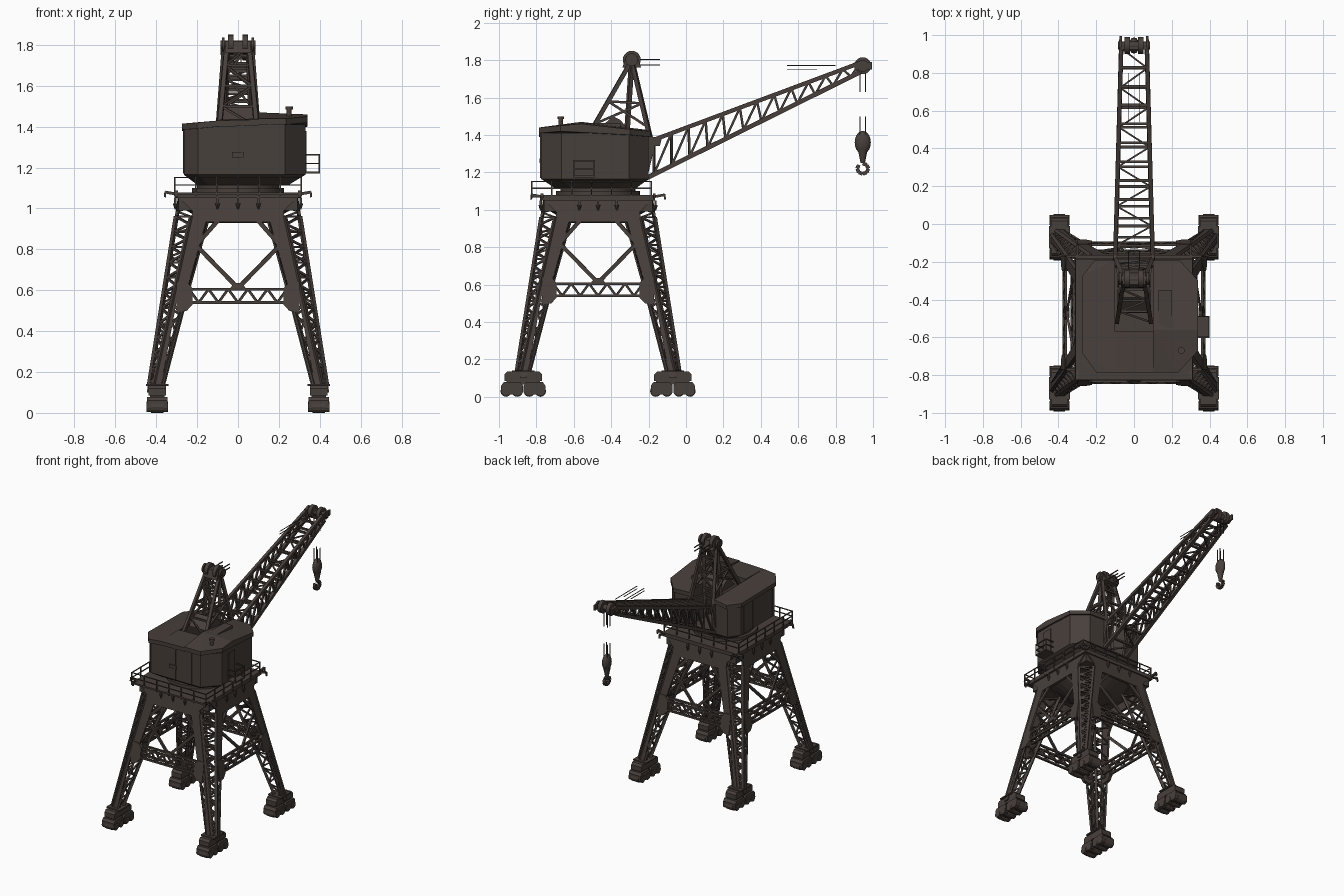
import bpy, bmesh, math
from mathutils import Vector, Matrix

if "Cube" in bpy.data.objects:
    bpy.data.objects.remove(bpy.data.objects["Cube"])
steel = bpy.data.materials.new("dark brown steel")
steel.use_nodes = True
steel.diffuse_color = (0.064, 0.050, 0.043, 1)
steel.node_tree.nodes["Principled BSDF"].inputs["Base Color"].default_value = steel.diffuse_color
CY = -0.47  # centre of the portal in y


class Part:
    """Collects simple solids and turns them into one named object."""
    def __init__(self, name):
        self.name, self.bm = name, bmesh.new()

    def along(self, a, b):
        d = Vector(b) - Vector(a)
        return Matrix.Translation((Vector(a) + Vector(b)) / 2) @ d.to_track_quat('Z', 'Y').to_matrix().to_4x4(), d.length

    def bar(self, a, b, w, h=None):
        m, length = self.along(a, b)
        bmesh.ops.create_cube(self.bm, size=1, matrix=m @ Matrix.Diagonal((w, h or w, length, 1)))

    def box(self, x0, x1, y0, y1, z0, z1):
        self.bar(((x0 + x1) / 2, (y0 + y1) / 2, z0), ((x0 + x1) / 2, (y0 + y1) / 2, z1), x1 - x0, y1 - y0)

    def cyl(self, a, b, r, r2=None, n=16):
        m, length = self.along(a, b)
        bmesh.ops.create_cone(self.bm, cap_ends=True, segments=n, radius1=r, radius2=r2 or r, depth=length, matrix=m)

    def hull(self, pts):
        bmesh.ops.convex_hull(self.bm, input=[self.bm.verts.new(p) for p in pts])

    def prism(self, outline, z0, z1):
        f = self.bm.faces.new([self.bm.verts.new((x, y, z0)) for x, y in outline])
        top = bmesh.ops.extrude_face_region(self.bm, geom=[f])["geom"]
        bmesh.ops.translate(self.bm, verts=[v for v in top if isinstance(v, bmesh.types.BMVert)], vec=(0, 0, z1 - z0))

    def zigzag(self, f, g, n, w):
        for i in range(n):
            a, b = (f, g) if i % 2 else (g, f)
            self.bar(a(i / n), b((i + 1) / n), w)

    def done(self, smooth=False):
        bmesh.ops.recalc_face_normals(self.bm, faces=self.bm.faces)
        me = bpy.data.meshes.new(self.name)
        self.bm.to_mesh(me)
        self.bm.free()
        me.materials.append(steel)
        ob = bpy.data.objects.new(self.name, me)
        bpy.context.collection.objects.link(ob)
        if smooth:
            bpy.ops.object.select_all(action='DESELECT')
            ob.select_set(True)
            bpy.context.view_layer.objects.active = ob
            bpy.ops.object.shade_smooth_by_angle(angle=math.radians(40))


def lerp(a, b, t): return a + (b - a) * t
def line(a, b): return lambda t: Vector(a).lerp(Vector(b), t)
# Leg section along its height: outer face, plate start, plate end, inner edge
def out(z): return lerp(0.44, 0.295, (z - 0.14) / 0.91)
def start(z): return out(z) - lerp(0.03, 0.08, (z - 0.14) / 0.8)
def plate(z): return lerp(0.375, 0.29, (z - 0.14) / 0.46)
def inn(z): return lerp(0.37, 0.25, (z - 0.14) / 0.46) if z < 0.6 else lerp(0.25, 0.155, (z - 0.6) / 0.34)


# Legs and bogies, one per corner
for sx, sy, name in ((-1, -1, "front_right"), (1, -1, "front_left"), (-1, 1, "back_right"), (1, 1, "back_left")):
    def P(x, y, z, swap=False):
        return (sx * y, CY + sy * x, z) if swap else (sx * x, CY + sy * y, z)
    def edge(f, g, z0, z1, swap):
        return lambda t: P(f(lerp(z0, z1, t)), g(lerp(z0, z1, t)) - 0.007, lerp(z0, z1, t), swap)
    leg = Part(name + "_leg")
    for swap in (False, True):
        for z0, z1, inside in ((0.1, 0.6, plate), (0.6, 1.04, inn)):
            leg.hull([P(x, out(z) - d, z, swap) for z in (z0, z1) for x in (start(z), inside(z)) for d in (0, 0.014)])
            leg.zigzag(edge(inn, out, z0, z1, swap), edge(inn, inn, z0, z1, swap), 8, 0.01)
        rim = edge(inn, out, 0.14, 0.52, swap)
        leg.zigzag(edge(plate, out, 0.14, 0.52, swap), rim, 9, 0.009)
        leg.bar(rim(0), rim(1), 0.013)
        leg.hull([P(x, out(z) - d, z, swap) for d in (-0.004, 0.02)
                  for x, z in ((0.3, 0.49), (0.25, 0.5), (0.222, 0.53), (0.222, 0.61), (0.25, 0.64), (0.3, 0.64))])
    for z0, z1 in ((0.1, 0.6), (0.6, 0.94)):
        leg.bar(P(inn(z0), inn(z0), z0), P(inn(z1), inn(z1), z1), 0.02)
    # lattice on the outer corner
    e, f = [edge(start, out, 0.14, 0.96, swap) for swap in (False, True)]
    leg.zigzag(e, f, 22, 0.011)
    for i in range(12):
        leg.bar(e(i / 11), f(i / 11), 0.01)
    leg.bar(e(0), e(1), 0.018)
    leg.bar(f(0), f(1), 0.018)
    leg.done()

    foot = Part(name + "_bogie")
    fx, fy = sx * 0.395, CY + sy * 0.4
    def block(y0, w, profile):
        foot.hull([(fx + a * w, y0 + b * y, z) for a in (-1, 1) for b in (-1, 1) for y, z in profile])
    foot.box(fx - 0.055, fx + 0.055, fy - 0.06, fy + 0.06, 0.132, 0.142)
    block(fy, 0.042, ((0.1, 0.085), (0.1, 0.12), (0.085, 0.135)))
    foot.box(fx - 0.035, fx + 0.035, fy - 0.09, fy + 0.09, 0.065, 0.1)
    for s in (-1, 1):
        block(fy + s * 0.06, 0.05, ((0.052, 0.012), (0.058, 0.025), (0.058, 0.06), (0.045, 0.078)))
        for y in (fy + s * 0.032, fy + s * 0.092):
            foot.cyl((fx - 0.053, y, 0.03), (fx + 0.053, y, 0.03), 0.026, n=12)
            foot.cyl((fx - 0.03, y, 0.03), (fx + 0.03, y, 0.03), 0.03, n=12)
    foot.done()

# Portal bracing and head, the same on all four sides
brace, deck = Part("portal_bracing"), Part("portal_head")
for k in range(4):
    r = Matrix.Translation((0, CY, 0)) @ Matrix.Rotation(k * math.pi / 2, 4, 'Z')
    def Q(x, z, d=0.01): return r @ Vector((x, d - out(z), z))
    def D(x, y, z): return r @ Vector((x, y, z))
    for d in (0.005, 0.048):
        for z in (0.54, 0.605):
            brace.bar(Q(-0.26, z, d), Q(0.26, z, d), 0.014)
        brace.zigzag(line(Q(-0.24, 0.54, d), Q(0.24, 0.54, d)), line(Q(-0.24, 0.605, d), Q(0.24, 0.605, d)), 10, 0.011)
    brace.hull([Q(x, z, d) for d in (0, 0.02) for x, z in ((-0.045, 0.6), (0.045, 0.6), (0.02, 0.635), (-0.02, 0.635))])
    deck.hull([Q(x, z, d) for z, w in ((0.935, 0.17), (1.06, 0.295)) for x in (-w, w) for d in (0, 0.02)])
    for s in (-1, 1):
        brace.bar(Q(0, 0.61), Q(s * 0.205, 0.82), 0.013, 0.02)
        brace.bar(Q(s * 0.205, 0.82), Q(s * 0.09, 0.95), 0.013, 0.02)
        deck.bar(D(s * 0.3, -0.3, 1.07), D(s * 0.355, -0.3, 1.08), 0.014)
        deck.bar(D(s * 0.355, -0.3, 1.083), D(s * 0.358, -0.3, 1.055), 0.01)
    for x in (-0.1, 0, 0.1):
        deck.bar(D(x, -0.307, 1.05), D(x, -0.307, 1.02), 0.012)
        deck.cyl(D(x, -0.307, 0.995), D(x, -0.307, 1.025), 0.003, 0.012, 8)
brace.done()
deck.box(-0.29, 0.29, CY - 0.29, CY + 0.29, 0.99, 1.05)
deck.box(-0.31, 0.31, CY - 0.31, CY + 0.305, 1.05, 1.078)
deck.box(-0.3, 0.3, CY - 0.355, CY - 0.3, 1.066, 1.078)
deck.cyl((0, CY, 0.93), (0, CY, 1.0), 0.15, 0.27, 24)
deck.done()

rail = Part("deck_railing")
corners = [(-0.31, CY - 0.355), (0.31, CY - 0.355), (0.31, CY + 0.285), (-0.31, CY + 0.285)]
for i in range(4):
    (ax, ay), (bx, by) = corners[i], corners[(i + 1) % 4]
    for z in (1.115, 1.152):
        rail.bar((ax, ay, z), (bx, by, z), 0.006)
    for j in range(6):
        x, y = lerp(ax, bx, j / 6), lerp(ay, by, j / 6)
        rail.bar((x, y, 1.06), (x, y, 1.155), 0.007)
rail.done()

turn = Part("slewing_ring")
turn.cyl((0, CY, 1.075), (0, CY, 1.1), 0.225, n=32)
turn.cyl((0, CY, 1.1), (0, CY, 1.13), 0.2, n=32)
turn.done(True)

# Machinery house with cut corners, open around the jib foot
house, YF, YB = Part("machinery_house"), -0.775, -0.2
body = [(-0.265, -0.68), (-0.195, YF), (0.23, YF), (0.33, -0.665), (0.33, -0.305), (0.235, YB), (-0.205, YB), (-0.265, -0.28)]
house.hull([(x, y, z) for x, y in body for z in (1.165, 1.175)]
           + [(x * 0.75, CY + (y - CY) * 0.75, 1.115) for x, y in body])
house.prism(body[:6] + [(0.1, YB), (0.1, -0.57), (-0.1, -0.57), (-0.1, YB)] + body[6:], 1.17, 1.41)
house.done()

roof, RF, RB = Part("house_roof"), YF - 0.01, YB + 0.01
for panel in ([(-0.1, RF, 1.43), (-0.2, RF, 1.42), (-0.273, -0.685, 1.415), (-0.273, -0.275, 1.41), (-0.207, RB, 1.41), (-0.1, RB, 1.425)],
              [(-0.1, RF, 1.43), (0.1, RF, 1.435), (0.1, -0.57, 1.44), (-0.1, -0.57, 1.435)],
              [(0.1, RF, 1.44), (0.235, RF, 1.44), (0.34, -0.67, 1.45), (0.34, -0.56, 1.46), (0.1, -0.56, 1.47),
               (0.1, RB, 1.425), (0.24, RB, 1.42), (0.34, -0.3, 1.43)]):
    roof.hull([(x, y, z - d) for x, y, z in panel for d in (0, 0.03)])
roof.box(0.13, 0.2, -0.55, -0.35, 1.43, 1.465)
roof.cyl((0.25, -0.67, 1.44), (0.25, -0.67, 1.49), 0.012, n=12)
roof.cyl((0.25, -0.67, 1.485), (0.25, -0.67, 1.5), 0.018, n=12)
roof.done()

# Door, wall seams and side balcony
fit = Part("house_fittings")
fit.box(0.33, 0.336, -0.59, -0.515, 1.18, 1.38)
fit.box(-0.03, 0.03, YF - 0.008, YF, 1.25, 1.275)
for x in (-0.19, 0.02, 0.155):
    fit.bar((x, YF - 0.002, 1.17), (x, YF - 0.002, 1.41), 0.008)
for y in (-0.65, -0.42, -0.31):
    fit.bar((-0.266, y, 1.17), (-0.266, y, 1.4), 0.007)
fit.box(0.33, 0.4, -0.6, -0.49, 1.172, 1.182)
for z in (1.22, 1.262):
    fit.bar((0.397, -0.6, z), (0.397, -0.49, z), 0.007)
    for y in (-0.6, -0.49):
        fit.bar((0.33, y, z), (0.4, y, z), 0.007)
        fit.bar((0.397, y, z - 0.045), (0.397, y, z), 0.007)
fit.done()

# Mast with winch hump
mast = Part("mast")
feet = [(-0.52, 1.4, 0.09), (-0.19, 1.38, 0.095), (-0.33, 1.2, 0.075)]
def M(s, i): return line((s * feet[i][2], feet[i][0], feet[i][1]), (s * 0.052, -0.29, 1.8))
for i in range(3):
    for s in (-1, 1):
        mast.bar(M(s, i)(0), M(s, i)(1), 0.022)
    for t in (0.25, 0.5, 0.75):
        mast.bar(M(-1, i)(t), M(1, i)(t), 0.013)
    mast.zigzag(M(-1, i), M(1, i), 4, 0.011)
for s in (-1, 1):
    for a, b in ((0.45, 0.45), (0.15, 0.45), (0.45, 0.15)):
        mast.bar(M(s, 0)(a), M(s, 1)(b), 0.013)
    mast.bar(M(s, 1)(0), (s * 0.095, -0.22, 1.17), 0.022)
mast.hull([(x, y, z) for x in (-0.06, 0.06) for y, z in ((-0.34, 1.76), (-0.24, 1.76), (-0.32, 1.82), (-0.26, 1.82))])
mast.hull([(x, y, z) for x in (-0.08, 0.08) for y, z in ((-0.47, 1.43), (-0.31, 1.43), (-0.39, 1.5), (-0.35, 1.48))])
mast.done()

# Jib
jib, N = Part("jib"), 11
def J(s, top): return line((s * 0.1, -0.17, 1.375), (s * 0.068, 0.93, 1.785)) if top else line((s * 0.1, -0.22, 1.165), (s * 0.068, 0.93, 1.735))
for s in (-1, 1):
    T, B = J(s, True), J(s, False)
    jib.bar(T(0), T(1), 0.022)
    jib.bar(B(0), B(1), 0.024)
    jib.zigzag(B, T, N * 2 + 2, 0.012)
    jib.bar(B(0), T(0), 0.022)
    jib.hull([(s * 0.1 + d, y, z) for d in (-0.008, 0.008) for y, z in ((-0.22, 1.34), (-0.14, 1.34), (-0.13, 1.38), (-0.22, 1.4))])
for i in range(N + 1):
    for top in (True, False):
        jib.bar(J(-1, top)(i / N), J(1, top)(i / N), 0.014)
jib.zigzag(J(-1, False), J(1, False), N, 0.009)
jib.done()

sheaves = Part("sheaves")
for y, z, r in ((0.945, 1.77, 0.045), (-0.29, 1.802, 0.048)):
    sheaves.cyl((-0.085, y, z), (0.085, y, z), 0.02)
    for x, w, k in ((0.035, 0.014, 1), (0.072, 0.007, 0.7)):
        for s in (-1, 1):
            sheaves.cyl((s * x - w, y, z), (s * x + w, y, z), r * k, n=20)
for x in (-0.07, 0.07):
    sheaves.box(x - 0.006, x + 0.006, 0.9, 0.995, 1.75, 1.79)
sheaves.done(True)

# Cable ends and hook block
cables = Part("cables")
for s in (-1, 1):
    for z0, z1, y in ((1.775, 1.752, 0.7), (1.803, 1.772, 0.8)):
        cables.bar((s * 0.03, -0.29, z0), (s * 0.03, -0.14, z0), 0.006)
        cables.bar((s * 0.03, 0.54, z1), (s * 0.03, y, z1), 0.004)
    for y in (0.93, 0.96):
        cables.bar((s * 0.015, y, 1.63), (s * 0.015, y, 1.74), 0.005)
        cables.bar((s * 0.015, y, 1.38), (s * 0.015, y, 1.5), 0.005)
cables.done()

hook = Part("hook_block")
m = Matrix.Translation((0, 0.945, 1.36)) @ Matrix.Diagonal((0.028, 0.043, 0.062, 1))
bmesh.ops.create_uvsphere(hook.bm, u_segments=16, v_segments=10, radius=1, matrix=m)
hook.cyl((0, 0.945, 1.32), (0, 0.945, 1.25), 0.026, 0.012, 12)
ring = [(0, 0.945 + 0.03 * math.sin(i * math.pi / 4), 1.22 + 0.028 * math.cos(i * math.pi / 4)) for i in range(8)]
for a, b in zip(ring, ring[1:]):
    hook.bar(a, b, 0.02)
hook.done(True)
